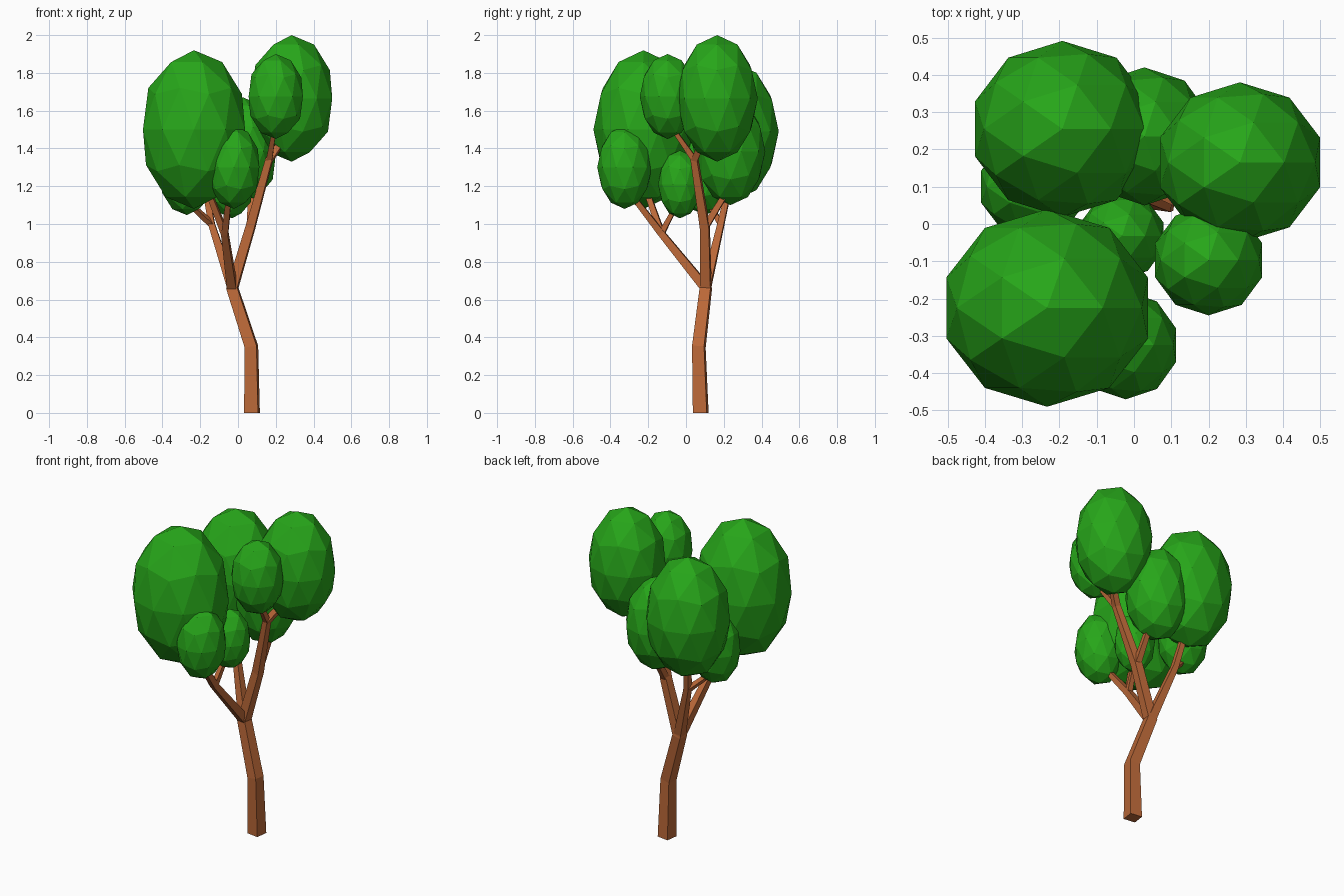
import bpy, bmesh, math
from mathutils import Vector

if "Cube" in bpy.data.objects:
    bpy.data.objects.remove(bpy.data.objects["Cube"])


def material(name, color):
    m = bpy.data.materials.new(name)
    m.diffuse_color = color
    m.use_nodes = True
    m.node_tree.nodes["Principled BSDF"].inputs["Base Color"].default_value = m.diffuse_color
    return m


BARK = material("bark", (0.50, 0.14, 0.04, 1))
LEAF = material("leaf", (0.02, 0.38, 0.01, 1))


def finish(bm, name, mat):
    bmesh.ops.recalc_face_normals(bm, faces=bm.faces)
    me = bpy.data.meshes.new(name)
    bm.to_mesh(me)
    bm.free()
    me.materials.append(mat)
    ob = bpy.data.objects.new(name, me)
    bpy.context.collection.objects.link(ob)
    return ob


def limb(name, points, widths):
    """Tapered four-sided tube along a path."""
    pts = [Vector(p) for p in points]
    bm = bmesh.new()
    rings = []
    for i, p in enumerate(pts):
        if p.z == 0:
            t = Vector((0, 0, 1))
        else:
            a, b = pts[max(i - 1, 0)], pts[min(i + 1, len(pts) - 1)]
            t = ((p - a).normalized() + (b - p).normalized()).normalized()
        ref = Vector((math.cos(-0.14), math.sin(-0.14), 0))
        u = (ref - t * ref.dot(t)).normalized()
        v = t.cross(u)
        h = widths[i] / 2
        rings.append([bm.verts.new(p + u * (sx * h) + v * (sy * h))
                      for sx, sy in ((-1, -1), (1, -1), (1, 1), (-1, 1))])
    for r, s in zip(rings, rings[1:]):
        for k in range(4):
            j = (k + 1) % 4
            bm.faces.new((r[k], r[j], s[j], s[k]))
    bm.faces.new(rings[0][::-1])
    bm.faces.new(rings[-1])
    return finish(bm, name, BARK)


def leaf_ball(name, center, radii):
    """Low-poly stretched leaf clump."""
    bm = bmesh.new()
    bmesh.ops.create_icosphere(bm, subdivisions=2, radius=1)
    bmesh.ops.scale(bm, vec=radii, verts=bm.verts)
    bmesh.ops.translate(bm, vec=center, verts=bm.verts)
    return finish(bm, name, LEAF)


# trunk and main forks
fork = (-0.03, 0.105, 0.66)
front = (-0.07, -0.13, 0.95)
left = (-0.14, 0.185, 1.0)
right = (0.065, 0.10, 0.98)
upper = (0.165, 0.045, 1.34)

limb("trunk", [(0.074, 0.078, 0), (0.071, 0.068, 0.35), fork, (-0.03, 0.105, 0.71)],
     [0.074, 0.064, 0.058, 0.045])
limb("front_branch", [fork, front, (-0.05, -0.27, 1.13)], [0.05, 0.036, 0.028])
limb("front_left_twig", [front, (-0.16, -0.21, 1.18)], [0.036, 0.028])
limb("middle_twig", [front, (-0.05, -0.06, 1.08)], [0.032, 0.022])
limb("left_branch", [fork, left, (-0.17, 0.225, 1.18)], [0.05, 0.034, 0.03])
limb("left_twig", [left, (-0.26, 0.12, 1.11)], [0.03, 0.022])
limb("right_branch", [fork, right, upper, (0.25, 0.10, 1.46)],
     [0.055, 0.048, 0.036, 0.03])
limb("right_front_twig", [upper, (0.19, -0.06, 1.49)], [0.032, 0.022])
limb("back_twig", [right, (0.07, 0.21, 1.16)], [0.036, 0.028])

# foliage
for name, c, r in [
    ("leaves_front_left", (-0.233, -0.225, 1.5), (0.284, 0.265, 0.42)),
    ("leaves_back_left", (-0.192, 0.255, 1.49), (0.247, 0.236, 0.365)),
    ("leaves_right", (0.284, 0.165, 1.665), (0.226, 0.215, 0.335)),
    ("leaves_right_front", (0.20, -0.097, 1.675), (0.151, 0.148, 0.225)),
    ("leaves_front", (-0.022, -0.325, 1.30), (0.142, 0.145, 0.22)),
    ("leaves_middle", (-0.032, -0.032, 1.21), (0.117, 0.116, 0.18)),
    ("leaves_back", (0.028, 0.235, 1.385), (0.183, 0.185, 0.285)),
    ("leaves_left", (-0.27, 0.10, 1.26), (0.147, 0.14, 0.213)),
]:
    leaf_ball(name, c, r)
